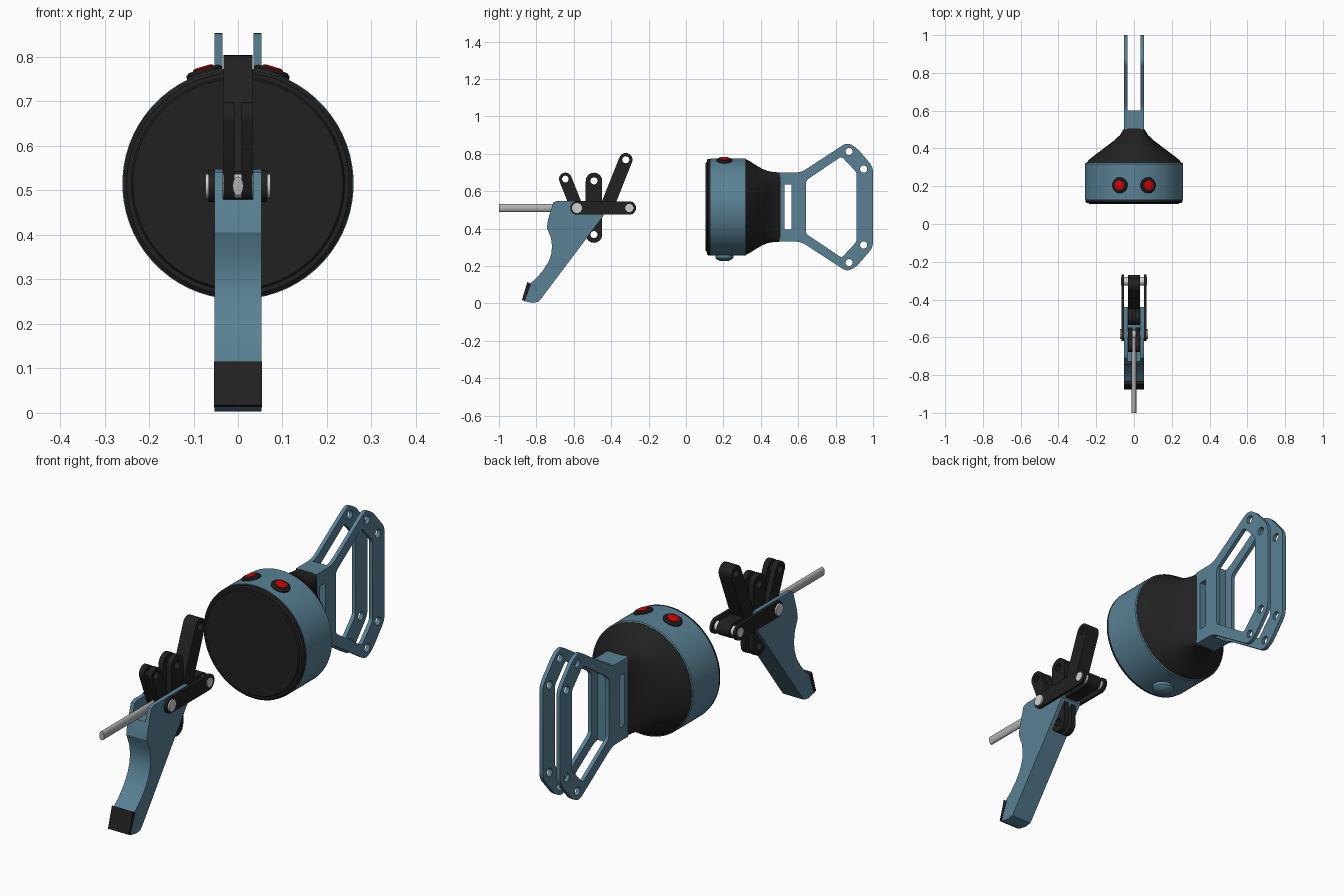
import bpy, bmesh, math
from mathutils import Matrix, Vector

old = bpy.data.objects.get("Cube")
if old:
    bpy.data.objects.remove(old, do_unlink=True)


def material(name, colour, rough=0.6):
    m = bpy.data.materials.new(name)
    m.use_nodes = True
    m.diffuse_color = (*colour, 1)
    bsdf = m.node_tree.nodes["Principled BSDF"]
    bsdf.inputs["Base Color"].default_value = (*colour, 1)
    bsdf.inputs["Roughness"].default_value = rough
    return m


BLUE = material("steel blue", (0.1, 0.22, 0.3))
BLACK = material("soft black", (0.015, 0.015, 0.015))
RED = material("button red", (0.7, 0.0, 0.0))
GREY = material("rod grey", (0.45, 0.45, 0.45))
SILVER = material("pin silver", (0.65, 0.65, 0.65))
parts = []


def add_object(name, mesh, mat):
    mesh.materials.clear()
    mesh.materials.append(mat)
    ob = bpy.data.objects.new(name, mesh)
    bpy.context.collection.objects.link(ob)
    parts.append(ob)
    return ob


def circle(y, z, r, n=24):
    return [(y + r * math.cos(math.tau * i / n), z + r * math.sin(math.tau * i / n)) for i in range(n)]


def capsule(a, b, r, n=12):
    """Outline of a bar with round ends from a to b."""
    ang = math.atan2(b[1] - a[1], b[0] - a[0])
    out = []
    for (cy, cz), start in ((b, ang - math.pi / 2), (a, ang + math.pi / 2)):
        for i in range(n + 1):
            t = start + math.pi * i / n
            out.append((cy + r * math.cos(t), cz + r * math.sin(t)))
    return out


def rounded(points, r, n=5):
    """Soften every corner of an outline with a short curve."""
    pts = [Vector(p) for p in points]
    out = []
    for i, p in enumerate(pts):
        ends = []
        for q in (pts[i - 1], pts[(i + 1) % len(pts)]):
            d = q - p
            ends.append(p + d.normalized() * min(r, d.length * 0.45))
        for k in range(n + 1):
            t = k / n
            out.append(tuple(ends[0] * (1 - t) ** 2 + p * 2 * t * (1 - t) + ends[1] * t * t))
    return out


# Local x, y, z of a flat profile become world y, z, x
SIDEWAYS = Matrix(((0, 0, 1, 0), (1, 0, 0, 0), (0, 1, 0, 0), (0, 0, 0, 1)))


def plate(name, outline, x0, x1, mat, holes=()):
    """Side profile with holes, extruded across x."""
    cu = bpy.data.curves.new(name, "CURVE")
    cu.dimensions = "2D"
    cu.fill_mode = "BOTH"
    cu.extrude = (x1 - x0) / 2
    for loop in (outline, *holes):
        sp = cu.splines.new("POLY")
        sp.points.add(len(loop) - 1)
        for pt, (y, z) in zip(sp.points, loop):
            pt.co = (y, z, 0, 1)
        sp.use_cyclic_u = True
    tmp = bpy.data.objects.new(name, cu)
    bpy.context.collection.objects.link(tmp)
    dg = bpy.context.evaluated_depsgraph_get()
    mesh = bpy.data.meshes.new_from_object(tmp.evaluated_get(dg))
    bpy.data.objects.remove(tmp, do_unlink=True)
    bm = bmesh.new()
    bm.from_mesh(mesh)
    bm.transform(Matrix.Translation(((x0 + x1) / 2, 0, 0)) @ SIDEWAYS)
    bmesh.ops.remove_doubles(bm, verts=bm.verts, dist=1e-5)
    bmesh.ops.recalc_face_normals(bm, faces=bm.faces)
    bm.to_mesh(mesh)
    bm.free()
    return add_object(name, mesh, mat)


def pair(name, outline, x0, x1, mat, holes=()):
    plate("left_" + name, outline, x0, x1, mat, holes)
    plate("right_" + name, outline, -x1, -x0, mat, holes)


def loft(name, sections, mat, matrix, n=64):
    """Sections (y, half width, half height, squareness) skinned along y."""
    bm = bmesh.new()
    rings = []
    for y, a, b, e in sections:
        ring = []
        for i in range(n):
            t = math.tau * (i + 0.5) / n
            c, s = math.cos(t), math.sin(t)
            ring.append(bm.verts.new((a * math.copysign(abs(c) ** (2 / e), c), y,
                                      b * math.copysign(abs(s) ** (2 / e), s))))
        rings.append(ring)
    for r, q in zip(rings, rings[1:]):
        for i in range(n):
            j = (i + 1) % n
            bm.faces.new((r[i], r[j], q[j], q[i]))
    bm.faces.new(rings[0])
    bm.faces.new(rings[-1])
    bm.transform(matrix)
    bmesh.ops.recalc_face_normals(bm, faces=bm.faces)
    mesh = bpy.data.meshes.new(name)
    bm.to_mesh(mesh)
    bm.free()
    return add_object(name, mesh, mat)


def turned(name, profile, mat, matrix, n=64):
    return loft(name, [(y, r, r, 2) for y, r in profile], mat, matrix, n)


# Round housing: front cap, drum and cone blending into the handle mount
MID = 0.515
axis = Matrix.Translation((0, 0, MID))
turned("front_cap", [(0.105, 0.236), (0.111, 0.24), (0.111, 0.25), (0.117, 0.258), (0.132, 0.258)], BLACK, axis)
turned("drum", [(0.13, 0.26), (0.318, 0.26), (0.322, 0.256)], BLUE, axis)
loft("rear_cone", [(0.32, 0.256, 0.256, 2), (0.345, 0.233, 0.243, 2.05), (0.38, 0.187, 0.22, 2.2),
                   (0.41, 0.147, 0.203, 2.5), (0.44, 0.108, 0.192, 3.2), (0.47, 0.075, 0.187, 5),
                   (0.505, 0.053, 0.185, 14)], BLACK, axis, 96)


# Buttons set radially into the drum
def radial(angle):
    return Matrix.Translation((0, 0.205, MID)) @ Matrix.Rotation(angle, 4, "Y") @ Matrix.Rotation(math.pi / 2, 4, "X")


for side, sign in (("left", 1), ("right", -1)):
    place = radial(sign * math.radians(16.8))
    turned(side + "_button_ring", [(0.24, 0.042), (0.264, 0.042), (0.27, 0.034)], BLACK, place, 32)
    turned(side + "_button", [(0.26, 0.025), (0.272, 0.025), (0.275, 0.018)], RED, place, 12)
turned("lower_button", [(0.24, 0.048), (0.272, 0.048), (0.28, 0.04), (0.287, 0.026), (0.289, 0.01)],
       BLUE, radial(math.pi), 32)


# Rear handle: two framed side plates joined by a mount block
def mirrored(half):
    return half + [(y, 2 * MID - z) for y, z in reversed(half)]


frame = mirrored([(0.5, 0.7), (0.615, 0.7), (0.86, 0.86), (0.91, 0.835), (1.0, 0.73)])
opening = mirrored([(0.642, 0.658), (0.832, 0.786), (0.912, 0.7)])
window = mirrored([(0.527, 0.635), (0.565, 0.635)])
outline = frame[:1] + rounded(frame, 0.03)[6:-6] + frame[-1:]
bolts = [circle(y, MID + s * h, 0.019) for y, h in ((0.872, 0.297), (0.95, 0.203)) for s in (1, -1)]
pair("handle_frame", outline, 0.035, 0.053, BLUE, [rounded(opening, 0.015), window, *bolts])
block = mirrored([(0.5, 0.7), (0.6, 0.7)])
plate("handle_mount", block, -0.035, 0.035, BLUE, [window])

# Front grip: forked at the top, solid below
grip = [(-0.71, 0.54), (-0.69, 0.548), (-0.44, 0.548), (-0.44, 0.47), (-0.775, 0.025), (-0.79, 0.008),
        (-0.82, 0.003), (-0.865, 0.012), (-0.835, 0.105), (-0.8, 0.135), (-0.765, 0.175), (-0.735, 0.222),
        (-0.72, 0.265), (-0.716, 0.305), (-0.722, 0.35), (-0.744, 0.405), (-0.738, 0.445)]
pair("grip_fork", grip, 0.034, 0.053, BLUE)
core = [(y, z) for y, z in grip if z < 0.48] + [(-0.728, 0.48), (-0.44, 0.48)]
plate("grip_core", core, -0.034, 0.034, BLUE)
plate("grip_toe_pad", [(-0.848, 0.115), (-0.877, 0.018), (-0.862, 0.012), (-0.828, 0.102)], -0.0535, 0.0535, BLACK)

# Push rod
PIN = 0.51
loft("push_rod", [(-1.0, 0.012, 0.021, 2), (-0.56, 0.012, 0.021, 2)], GREY, Matrix.Translation((0, 0, PIN)), 32)

# Outer links and their pins
front_pin, rear_pin = (-0.583, PIN), (-0.303, PIN)
pair("outer_link", capsule(front_pin, rear_pin, 0.036), 0.053, 0.066, BLACK)
plate("front_pin", circle(*front_pin, 0.027), -0.073, 0.073, SILVER)
plate("rear_pin", circle(*rear_pin, 0.022), -0.07, 0.07, SILVER)

# Inner levers
pair("short_lever", capsule((-0.645, 0.665), front_pin, 0.034), 0.008, 0.033, BLACK,
     [circle(-0.645, 0.665, 0.018)])
pair("rocker_lever", capsule((-0.492, 0.655), (-0.492, 0.368), 0.044), 0.008, 0.033, BLACK,
     [circle(-0.492, 0.655, 0.019), circle(-0.492, 0.368, 0.019)])
plate("long_lever", capsule((-0.322, 0.768), (-0.425, PIN), 0.036), -0.033, 0.033, BLACK,
      [circle(-0.322, 0.768, 0.019)])
plate("centre_link", capsule((-0.5, PIN), rear_pin, 0.034), -0.032, 0.032, BLACK)

# Smooth the curved sides and keep hard edges crisp
bpy.ops.object.select_all(action="DESELECT")
for ob in parts:
    ob.select_set(True)
bpy.context.view_layer.objects.active = parts[0]
bpy.ops.object.shade_smooth_by_angle(angle=math.radians(30))
